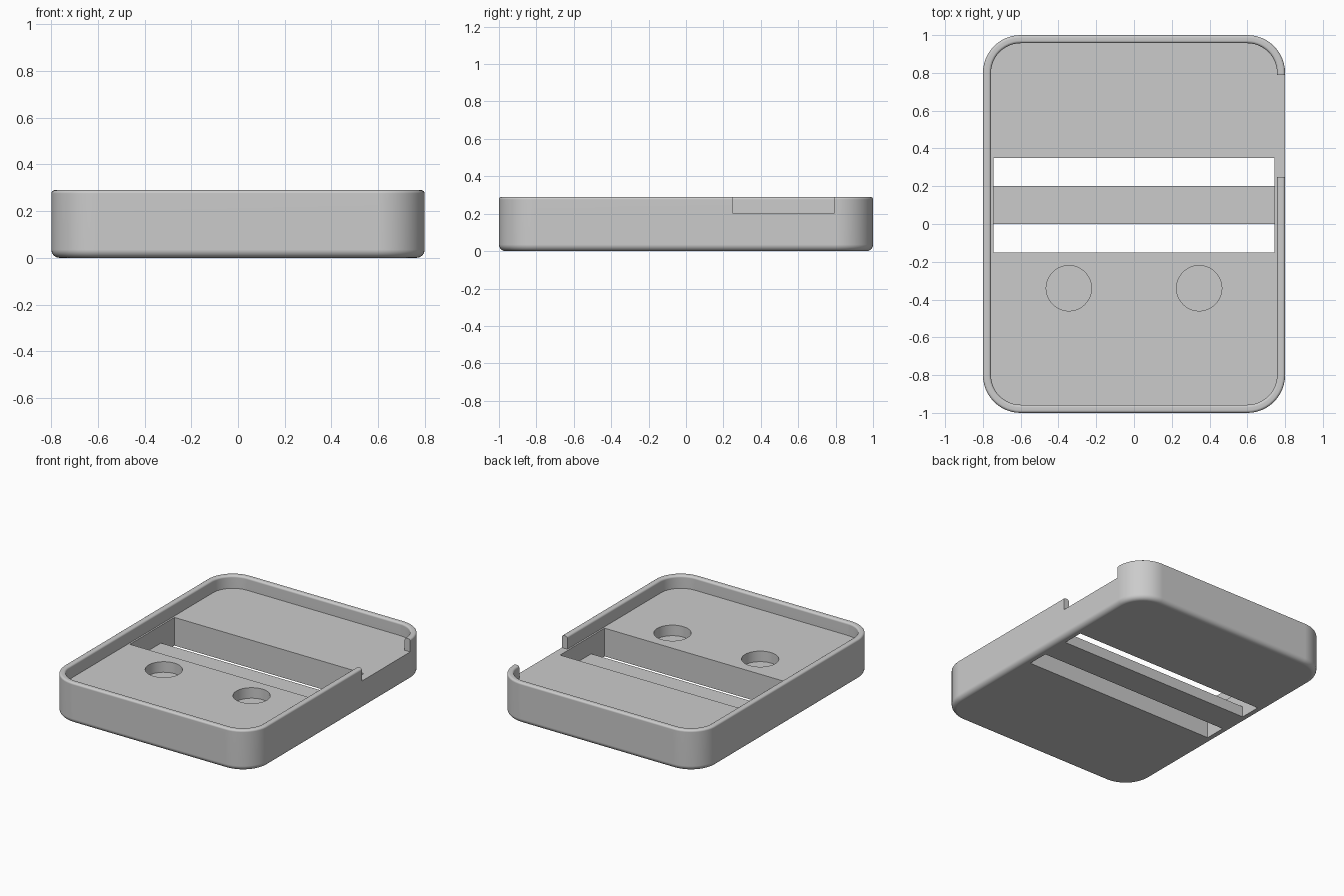
import bpy, bmesh, math

if "Cube" in bpy.data.objects:
    bpy.data.objects.remove(bpy.data.objects["Cube"])

grey = bpy.data.materials.new("light grey")
grey.diffuse_color = (0.6, 0.6, 0.6, 1)
grey.use_nodes = True
grey.node_tree.nodes["Principled BSDF"].inputs["Base Color"].default_value = grey.diffuse_color

HX, HY, R, H = 0.8, 1.0, 0.2, 0.29      # half sizes, corner radius, height
FLOOR, WALL = 0.2, 0.043                # recessed floor level, rim thickness
SEG = 12


def new_object(name, bm):
    bmesh.ops.recalc_face_normals(bm, faces=bm.faces)
    mesh = bpy.data.meshes.new(name)
    bm.to_mesh(mesh)
    bm.free()
    mesh.materials.append(grey)
    ob = bpy.data.objects.new(name, mesh)
    bpy.context.collection.objects.link(ob)
    return ob


def rounded_ring(bm, inset, z):
    """Rounded rectangle loop, offset inwards from the outer wall."""
    ring, r = [], R - inset
    for k, (sx, sy) in enumerate([(1, 1), (-1, 1), (-1, -1), (1, -1)]):
        for i in range(SEG + 1):
            a = (k + i / SEG) * math.pi / 2
            ring.append(bm.verts.new((sx * (HX - R) + r * math.cos(a),
                                      sy * (HY - R) + r * math.sin(a), z)))
    return ring


def arc(cx, cz, r, a0, a1, n):
    return [(cx + r * math.cos(math.radians(a0 + (a1 - a0) * i / n)),
             cz + r * math.sin(math.radians(a0 + (a1 - a0) * i / n))) for i in range(n + 1)]


def box(name, x0, x1, y0, y1, z0, z1):
    bm = bmesh.new()
    bmesh.ops.create_cube(bm, size=1)
    for v in bm.verts:
        v.co = (x1 if v.co.x > 0 else x0, y1 if v.co.y > 0 else y0, z1 if v.co.z > 0 else z0)
    return new_object(name, bm)


def cylinder(name, x, y, r, z0, z1):
    bm = bmesh.new()
    bmesh.ops.create_cone(bm, cap_ends=True, segments=48, radius1=r, radius2=r, depth=z1 - z0)
    bmesh.ops.translate(bm, verts=bm.verts, vec=(x, y, (z0 + z1) / 2))
    return new_object(name, bm)


# Tray body: wall profile (inset, z) with rounded foot and rounded rim
foot, lip = 0.035, 0.014
profile = (arc(foot, foot, foot, 270, 180, 6)
           + arc(lip, H - lip, lip, 180, 90, 4)
           + arc(WALL - lip, H - lip, lip, 90, 0, 4)
           + [(WALL, FLOOR)])
bm = bmesh.new()
rings = [rounded_ring(bm, inset, z) for inset, z in profile]
for a, b in zip(rings, rings[1:]):
    for i in range(len(a)):
        j = (i + 1) % len(a)
        bm.faces.new((a[i], a[j], b[j], b[i]))
bm.faces.new(rings[0])
bm.faces.new(rings[-1])
tray = new_object("tray", bm)

# Cutters: cross channel, two through slots beside the bridge bar, round pockets, side notch
SX = 0.745
cutters = [
    box("channel_cutter", -SX, SX, -0.15, 0.35, 0.075, 0.25),
    box("front_slot_cutter", -SX, SX, -0.15, 0.0, -0.1, 0.15),
    box("back_slot_cutter", -SX, SX, 0.2, 0.35, -0.1, 0.15),
    box("notch_cutter", 0.75, 0.9, 0.25, 0.79, FLOOR, 0.4),
]
cutters += [cylinder("pocket_cutter", s * 0.345, -0.34, 0.12, FLOOR - 0.075, 0.25) for s in (-1, 1)]

bpy.context.view_layer.objects.active = tray
for c in cutters:
    mod = tray.modifiers.new("cut", 'BOOLEAN')
    mod.operation, mod.solver, mod.object = 'DIFFERENCE', 'EXACT', c
    bpy.ops.object.modifier_apply(modifier=mod.name)
for c in cutters:
    bpy.data.objects.remove(c)

# Smooth rounded surfaces, crisp cut edges, flat large faces
bpy.ops.object.select_all(action='DESELECT')
tray.select_set(True)
bpy.ops.object.shade_smooth_by_angle(angle=math.radians(30))
weighted = tray.modifiers.new("weighted_normals", 'WEIGHTED_NORMAL')
weighted.keep_sharp = True
